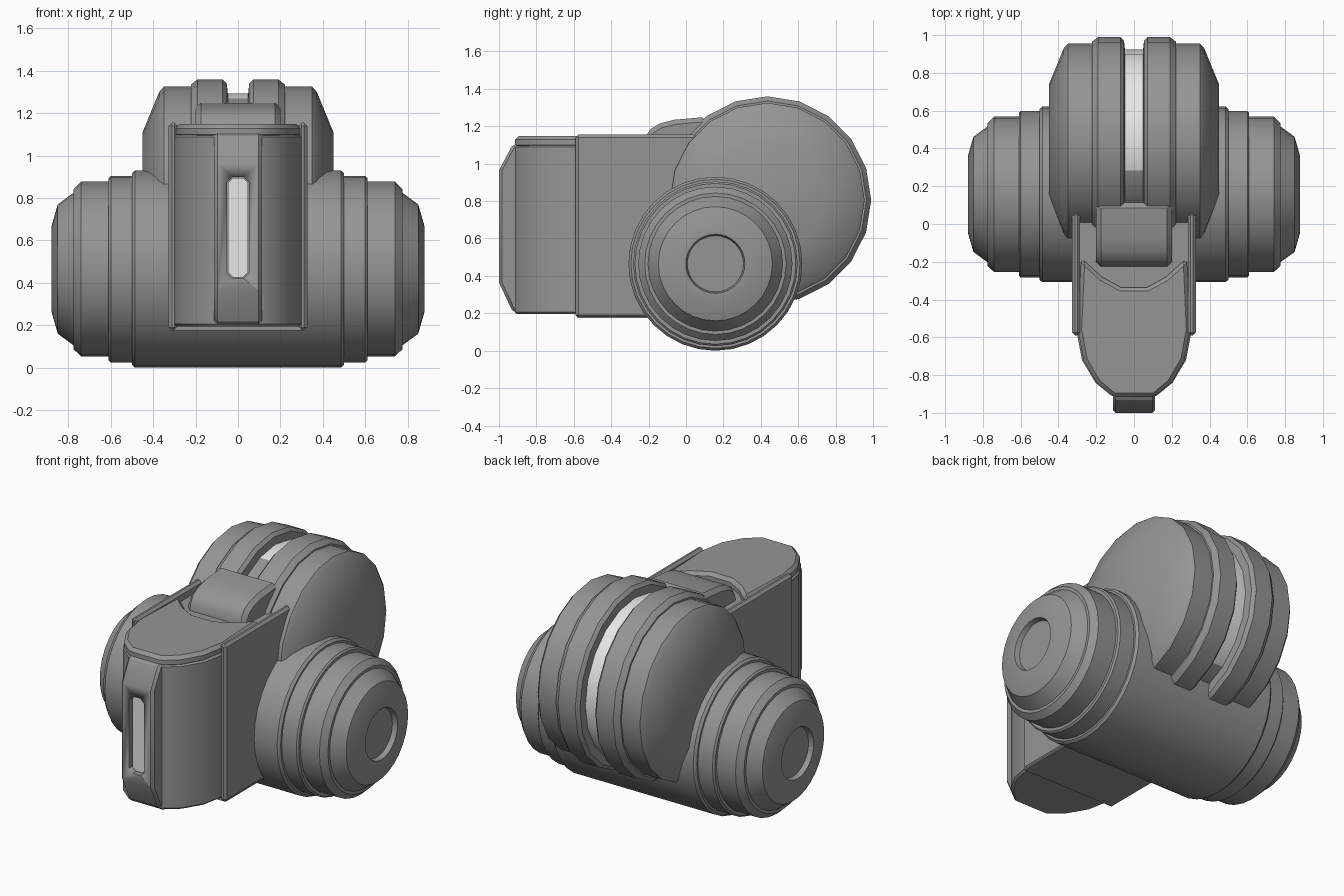
import bpy, bmesh, math

if "Cube" in bpy.data.objects:
    bpy.data.objects.remove(bpy.data.objects["Cube"])

def material(name, v):
    m = bpy.data.materials.new(name)
    m.diffuse_color = (v, v, v, 1)
    m.use_nodes = True
    m.node_tree.nodes["Principled BSDF"].inputs["Base Color"].default_value = m.diffuse_color
    return m

GREY = material("hull grey", 0.30)
LIGHT = material("lamp white", 0.80)

def finish(name, bm, mats=(GREY,), bevel=0, angle=30):
    bmesh.ops.recalc_face_normals(bm, faces=bm.faces)
    me = bpy.data.meshes.new(name)
    bm.to_mesh(me)
    bm.free()
    ob = bpy.data.objects.new(name, me)
    bpy.context.collection.objects.link(ob)
    for m in mats:
        me.materials.append(m)
    bpy.ops.object.select_all(action='DESELECT')
    ob.select_set(True)
    bpy.context.view_layer.objects.active = ob
    if bevel:
        b = ob.modifiers.new("bevel", 'BEVEL')
        b.width, b.segments, b.limit_method = bevel, 1, 'ANGLE'
        b.angle_limit = math.radians(32)
        bpy.ops.object.modifier_apply(modifier="bevel")
    bpy.ops.object.shade_smooth_by_angle(angle=math.radians(angle))
    return ob

def lathe_x(name, half, cy, cz, seg, rule=None):
    """Mirrored profile of (x, radius) turned around an x-aligned axis."""
    prof = [(-x, r) for x, r in reversed(half)] + half
    bm = bmesh.new()
    rings = []
    for x, r in prof:
        rings.append([bm.verts.new((x, cy + r * math.cos(2 * math.pi * i / seg),
                                    cz + r * math.sin(2 * math.pi * i / seg))) for i in range(seg)])
    for a, b in zip(rings, rings[1:]):
        for i in range(seg):
            j = (i + 1) % seg
            bm.faces.new((a[i], a[j], b[j], b[i]))
    bm.faces.new(rings[0])
    bm.faces.new(rings[-1])
    if rule:
        for f in bm.faces:
            f.material_index = int(rule(f.calc_center_median()))
    return finish(name, bm, (GREY, LIGHT), angle=24)

def prism(name, pts, lo, hi, axis, bevel=0, mat=GREY):
    """Outline extruded along an axis: x takes (y, z), y takes (x, z), z takes (x, y)."""
    put = {'x': lambda p, d: (d, *p), 'y': lambda p, d: (p[0], d, p[1]),
           'z': lambda p, d: (*p, d)}[axis]
    bm = bmesh.new()
    a = [bm.verts.new(put(p, lo)) for p in pts]
    b = [bm.verts.new(put(p, hi)) for p in pts]
    bm.faces.new(a)
    bm.faces.new(b)
    for i in range(len(pts)):
        j = (i + 1) % len(pts)
        bm.faces.new((a[i], a[j], b[j], b[i]))
    return finish(name, bm, (mat,), bevel)

def cut(ob, cutter):
    m = ob.modifiers.new("cut", 'BOOLEAN')
    m.operation, m.solver, m.object = 'DIFFERENCE', 'EXACT', cutter
    bpy.context.view_layer.objects.active = ob
    bpy.ops.object.modifier_apply(modifier="cut")
    bpy.data.objects.remove(cutter)

# cross drum with stepped ends and recessed hubs
lathe_x("cross_drum", [(0.485, 0.465), (0.50, 0.452), (0.50, 0.44), (0.60, 0.44), (0.61, 0.43),
                       (0.61, 0.412), (0.74, 0.412), (0.775, 0.378), (0.775, 0.36), (0.85, 0.305),
                       (0.88, 0.20), (0.88, 0.158), (0.85, 0.15)], 0.157, 0.465, 32)

# rear wheel: two stepped rims around a lit groove
WY, WZ = 0.435, 0.805
def lit(c):
    a = math.degrees(math.atan2(c.z - WZ, c.y - WY))
    return abs(c.x) < 0.03 and -50 < a < 108
lathe_x("rear_wheel", [(0.048, 0.488), (0.053, 0.535), (0.072, 0.555), (0.19, 0.555), (0.222, 0.53),
                       (0.222, 0.52), (0.35, 0.52), (0.372, 0.495), (0.45, 0.305)],
        WY, WZ, 20, lit)

# nose body with a rounded front
front = [(0.30, -0.56), (0.27, -0.72), (0.20, -0.84), (0.11, -0.915)]
def nose_outline(s, back):
    right = [(x * s, y) for x, y in front]
    return back + right + [(-x, y) for x, y in reversed(right)]
nose = prism("nose_body", nose_outline(1.02, [(-0.305, 0.15), (0.305, 0.15)]), 0.195, 1.10, 'z', 0.012)

# top cover with a curved rear edge
arc = [(-0.28, -0.18), (-0.17, -0.28), (-0.07, -0.335), (0.07, -0.335), (0.17, -0.28), (0.28, -0.18)]
cover = prism("top_cover", nose_outline(0.99, arc), 1.08, 1.148, 'z', 0.02)

# side plates
for s in (-1, 1):
    prism("side_plate", [(-0.59, 0.175), (0.06, 0.175), (0.06, 1.155), (-0.59, 1.155)],
          *sorted((s * 0.285, s * 0.327)), 'x', 0.015)

# bottom plate joining the side plates
prism("bottom_plate", [(-0.32, -0.58), (0.32, -0.58), (0.32, 0.1), (-0.32, 0.1)], 0.175, 0.25, 'z')

# front strip with a recessed lamp slot
strip = prism("front_strip", [(-0.85, 0.205), (-0.925, 0.205), (-1.0, 0.365), (-1.0, 0.965),
                              (-0.925, 1.105), (-0.85, 1.105)], -0.112, 0.112, 'x', 0.015)
def slot(w, z0, z1, c):
    return [(-w, z0 + c), (-w + c, z0), (w - c, z0), (w, z0 + c),
            (w, z1 - c), (w - c, z1), (-w + c, z1), (-w, z1 - c)]
cut(strip, prism("slot_cutter", slot(0.052, 0.42, 0.90, 0.025), -1.1, -0.965, 'y'))
prism("front_lamp", slot(0.046, 0.426, 0.894, 0.022), -0.975, -0.955, 'y', 0, LIGHT)

# hinge block between nose and wheel
prism("hinge_block", [(-0.225, 1.05), (-0.225, 1.13), (-0.19, 1.185), (-0.14, 1.215), (-0.06, 1.235),
                      (0.11, 1.25), (0.14, 1.05)], -0.2, 0.2, 'x', 0.025)
# neck filling the space from hinge to wheel hub
prism("neck", [(-0.2, 0.5), (-0.2, 1.12), (-0.12, 1.18), (0.02, 1.205), (0.1, 1.2), (0.4, 0.8), (0.4, 0.5)],
      -0.17, 0.17, 'x')
